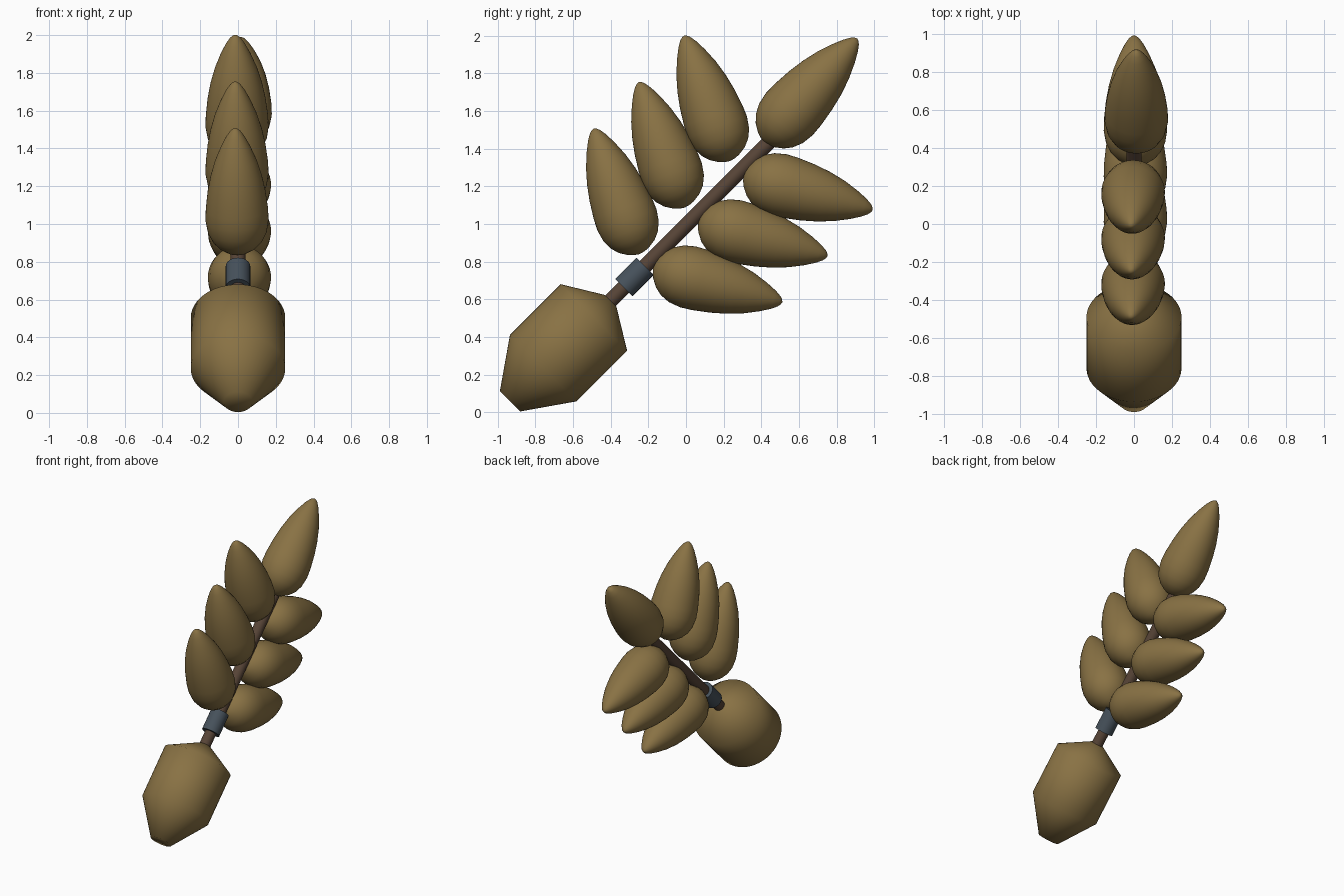
import bpy, math
from mathutils import Vector

if "Cube" in bpy.data.objects:
    bpy.data.objects.remove(bpy.data.objects["Cube"])


def material(name, rgb):
    m = bpy.data.materials.new(name)
    m.diffuse_color = (*rgb, 1)
    m.use_nodes = True
    m.node_tree.nodes["Principled BSDF"].inputs["Base Color"].default_value = m.diffuse_color
    return m


GOLD = material("golden brown", (0.25, 0.168, 0.058))
BARK = material("dark bark", (0.095, 0.058, 0.038))
STEEL = material("blue grey", (0.062, 0.083, 0.105))


def lathe(name, profile, base, direction, mat, angle, sides=48):
    """Spin (distance, radius) points around an axis starting at base."""
    verts, rings, faces = [], [], []
    for s, r in profile:
        n = 1 if r == 0 else sides
        rings.append(range(len(verts), len(verts) + n))
        for i in range(n):
            a = math.tau * i / sides
            verts.append((r * math.cos(a), r * math.sin(a), s))
    for lo, hi in zip(rings, rings[1:]):
        for i in range(sides):
            j = (i + 1) % sides
            f = [lo[i % len(lo)], lo[j % len(lo)], hi[j % len(hi)], hi[i % len(hi)]]
            faces.append(list(dict.fromkeys(f)))
    if len(rings[0]) > 1:
        faces.append(list(rings[0])[::-1])
    if len(rings[-1]) > 1:
        faces.append(list(rings[-1]))
    mesh = bpy.data.meshes.new(name)
    mesh.from_pydata(verts, [], faces)
    mesh.materials.append(mat)
    ob = bpy.data.objects.new(name, mesh)
    bpy.context.collection.objects.link(ob)
    ob.location = base
    ob.rotation_euler = Vector(direction).to_track_quat('Z', 'Y').to_euler()
    bpy.ops.object.select_all(action='DESELECT')
    ob.select_set(True)
    bpy.context.view_layer.objects.active = ob
    bpy.ops.object.shade_smooth_by_angle(angle=math.radians(angle))
    return ob


AXIS = Vector((0, 1, 1)).normalized()
BASE = Vector((0, -0.935, 0.058))

# Handle bulb, stem and collar along the slanted axis
lathe("handle", [(0, 0.076), (0.25, 0.25), (0.63, 0.25), (0.755, 0.045)], BASE, AXIS, GOLD, 60)
lathe("stem", [(0, 0.04), (1.24, 0.04)], BASE + AXIS * 0.72, AXIS, BARK, 60, 24)
lathe("collar", [(0, 0.065), (0.16, 0.065)], BASE + AXIS * 0.855, AXIS, STEEL, 60, 24)

# Teardrop leaf profile: fraction of length, radius
LENGTH = 0.71
LEAF = [(0, 0), (.007, .03), (.022, .058), (.06, .1), (.11, .132), (.18, .156), (.27, .167),
        (.36, .165), (.5, .153), (.62, .136), (.74, .111), (.85, .079), (.93, .05),
        (.975, .028), (.993, .013), (1, 0)]


def leaf(name, tip, degrees, x_tilt, length=LENGTH):
    a = math.radians(degrees)
    d = Vector((x_tilt, math.cos(a), math.sin(a))).normalized()
    lathe(name, [(s * length, r) for s, r in LEAF], Vector(tip) - d * length, d, GOLD, 60)


# Three pairs of side leaves and one end leaf
for i in range(3):
    leaf(f"upper_leaf_{i + 1}", (-0.015, -0.49 + 0.24 * i, 1.507 + 0.247 * i), 110, -0.02)
    leaf(f"lower_leaf_{i + 1}", (0.0, 0.512 + 0.24 * i, 0.585 + 0.245 * i), -15, -0.015)
leaf("end_leaf", (0.012, 0.91, 1.985), 48, 0.0, 0.74)
